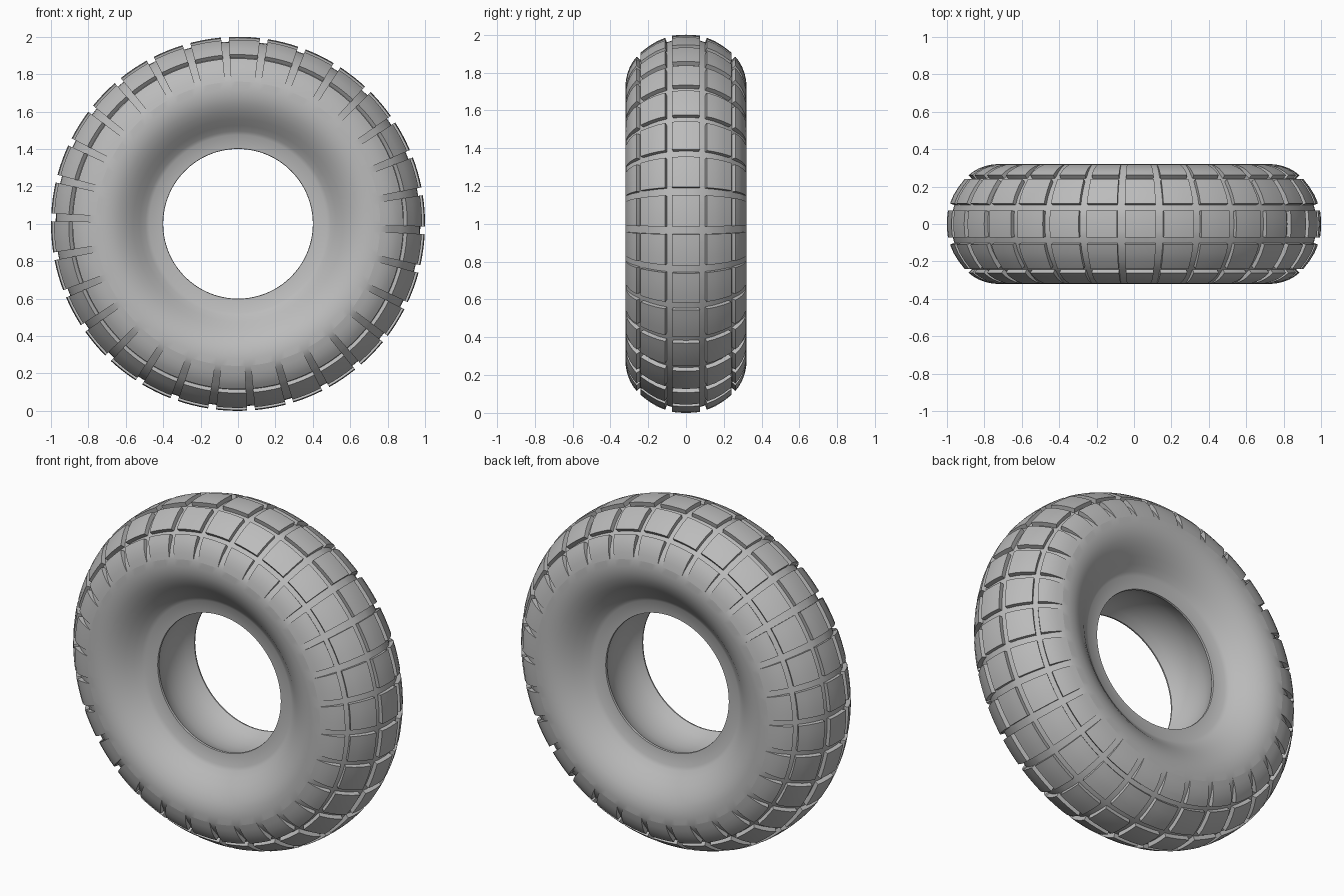
import bpy, bmesh, math
from mathutils import Vector

if "Cube" in bpy.data.objects:
    bpy.data.objects.remove(bpy.data.objects["Cube"], do_unlink=True)

BLOCKS = 30           # tread blocks around the tyre
PER_BLOCK = 5         # columns per block, the first one is the groove
COLUMNS = BLOCKS * PER_BLOCK
STEP = 2 * math.pi / COLUMNS
GROOVE_DEPTH = 0.025
TAPER_START = 0.76    # radius where the shoulder grooves begin to sink in

# Half cross-section (offset from the centre plane, radius), tread to inner barrel
half = [(0, 1), (.037, .999), (.073, .995), (.11, .984), (.155, .965), (.2, .937),
        (.241, .905), (.261, .884), (.28, .86), (.297, .83), (.31, .795), (.318, .76),
        (.321, .72), (.317, .68), (.304, .64), (.282, .6), (.252, .56), (.22, .525),
        (.195, .495), (.183, .475), (.175, .402), (.165, .4), (.12, .425), (.06, .442),
        (0, .447)]
profile = half + [(-y, r) for y, r in reversed(half[1:-1])]
ROWS = len(profile)


def ring_point(y, r, column):
    angle = -0.07 + (column - 0.5) * STEP
    return Vector((r * math.sin(angle), y, 1 + r * math.cos(angle)))


def lift_in_section(row):
    """Outward block height at a profile point, as (y, r)."""
    before, here, after = (Vector(profile[(row + k) % ROWS]) for k in (-1, 0, 1))
    tangent = (after - before).normalized()
    outward = Vector((-tangent.y, tangent.x))
    fade = min(max((here.y - TAPER_START) / 0.1, 0), 1)
    return outward * GROOVE_DEPTH * fade


def is_tread_row(row):
    """True where the band between two profile points carries blocks."""
    a, b = profile[row], profile[(row + 1) % ROWS]
    y, r = abs(a[0] + b[0]) / 2, (a[1] + b[1]) / 2
    return r > TAPER_START and (y < 0.073 or 0.11 < y < 0.241 or y > 0.261)


# Carcass: revolve the cross-section at the depth of the grooves
bm = bmesh.new()
lift_layer = bm.verts.layers.float_vector.new("lift")
grid = []
for row, (y, r) in enumerate(profile):
    dy, dr = lift_in_section(row)
    ring = []
    for column in range(COLUMNS):
        base = ring_point(y - dy, r - dr, column)
        vert = bm.verts.new(base)
        vert[lift_layer] = ring_point(y, r, column) - base
        ring.append(vert)
    grid.append(ring)

block_faces = []
for row in range(ROWS):
    upper, lower = grid[row], grid[(row + 1) % ROWS]
    for column in range(COLUMNS):
        nxt = (column + 1) % COLUMNS
        face = bm.faces.new((upper[column], upper[nxt], lower[nxt], lower[column]))
        if column % PER_BLOCK and is_tread_row(row):
            block_faces.append(face)

# Tread blocks: raise them, fading into the sidewall at the shoulder
raised = bmesh.ops.extrude_face_region(bm, geom=block_faces)["geom"]
for item in raised:
    if isinstance(item, bmesh.types.BMVert):
        item.co += item[lift_layer]
bmesh.ops.remove_doubles(bm, verts=bm.verts, dist=0.0002)
bmesh.ops.recalc_face_normals(bm, faces=bm.faces)
bm.verts.layers.float_vector.remove(lift_layer)

mesh = bpy.data.meshes.new("tyre")
bm.to_mesh(mesh)
bm.free()
tyre = bpy.data.objects.new("tyre", mesh)
bpy.context.collection.objects.link(tyre)

# Rubber colour
rubber = bpy.data.materials.new("grey_rubber")
rubber.use_nodes = True
grey = (0.5, 0.5, 0.5, 1)
rubber.diffuse_color = grey
rubber.node_tree.nodes["Principled BSDF"].inputs["Base Color"].default_value = grey
mesh.materials.append(rubber)

# Smooth rubber with crisp block edges
bpy.ops.object.select_all(action="DESELECT")
tyre.select_set(True)
bpy.context.view_layer.objects.active = tyre
bpy.ops.object.shade_smooth_by_angle(angle=math.radians(35))
